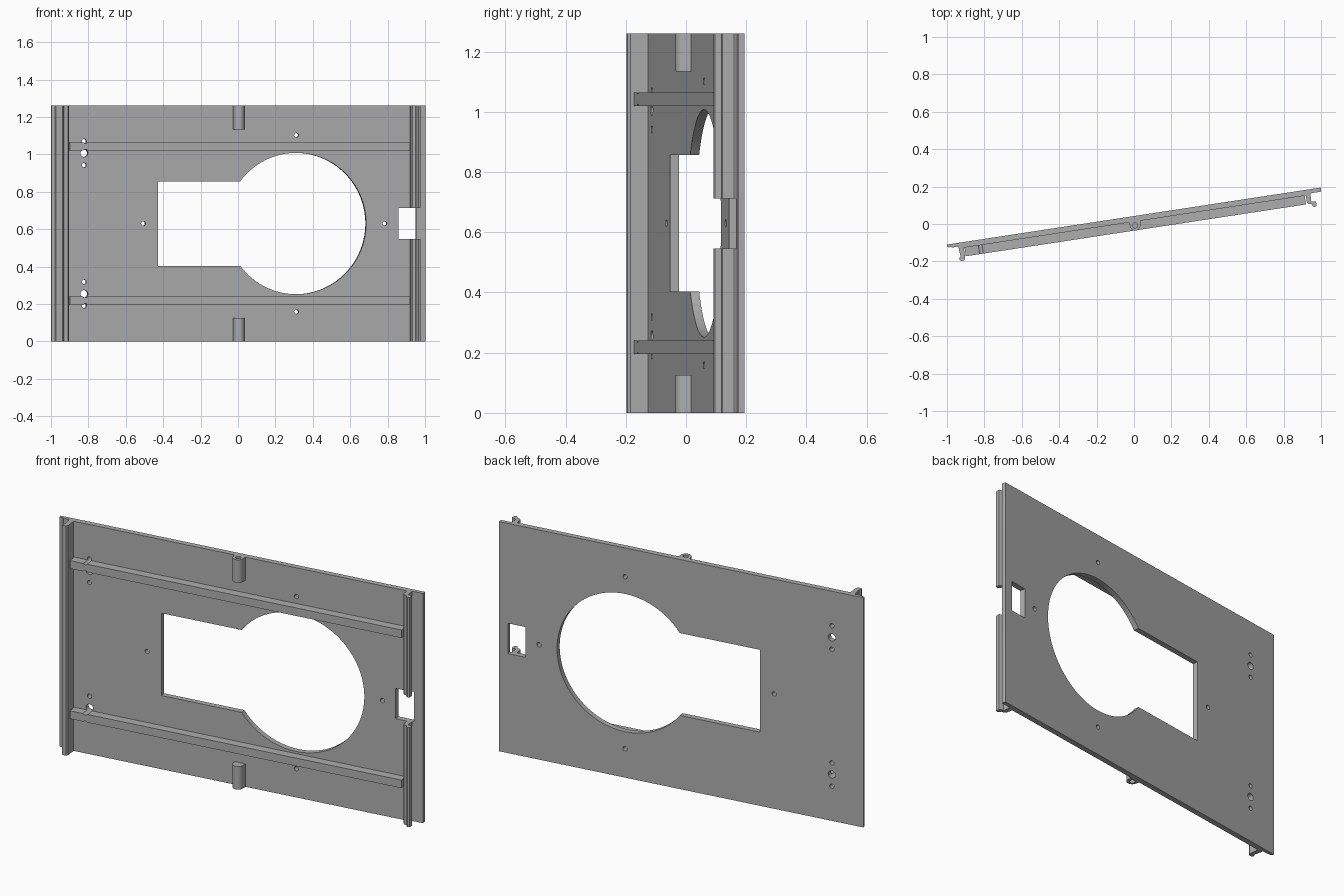
import bpy, bmesh, math
from mathutils import Matrix

old = bpy.data.objects.get("Cube")
if old:
    bpy.data.objects.remove(old, do_unlink=True)

HEIGHT = 1.26
MID = HEIGHT / 2
BACK, FACE, RAIL = 0.042, 0.012, -0.035   # depths across the panel
TILT = Matrix.Rotation(math.atan(0.1525), 4, "Z")

grey = bpy.data.materials.new("plain grey")
grey.use_nodes = True
grey.diffuse_color = (0.42, 0.42, 0.42, 1)
grey.node_tree.nodes["Principled BSDF"].inputs["Base Color"].default_value = grey.diffuse_color


def add_prism(bm, points, low, high, upright=True):
    """Extrude an outline along z, or through the panel depth if not upright."""
    def place(p, d):
        return (p[0], p[1], d) if upright else (p[0], d, p[1])
    a = [bm.verts.new(place(p, low)) for p in points]
    b = [bm.verts.new(place(p, high)) for p in points]
    bm.faces.new(a)
    bm.faces.new(b[::-1])
    for i in range(len(a)):
        j = (i + 1) % len(a)
        bm.faces.new((a[i], b[i], b[j], a[j]))


def make(name, prisms):
    bm = bmesh.new()
    for prism in prisms:
        add_prism(bm, *prism)
    bmesh.ops.recalc_face_normals(bm, faces=bm.faces)
    mesh = bpy.data.meshes.new(name)
    bm.to_mesh(mesh)
    bm.free()
    mesh.materials.append(grey)
    obj = bpy.data.objects.new(name, mesh)
    bpy.context.collection.objects.link(obj)
    obj.matrix_world = TILT
    return obj


def box(u0, u1, v0, v1):
    return [(u0, v0), (u1, v0), (u1, v1), (u0, v1)]


def arc(u, v, r, start=0, end=360, n=24):
    steps = n if end - start == 360 else n - 1
    angles = [math.radians(start + (end - start) * i / steps) for i in range(n)]
    return [(u + r * math.cos(t), v + r * math.sin(t)) for t in angles]


def cut(obj, cutter):
    mod = obj.modifiers.new("cut", "BOOLEAN")
    mod.operation = "DIFFERENCE"
    mod.solver = "EXACT"
    mod.object = cutter
    bpy.context.view_layer.objects.active = obj
    bpy.ops.object.modifier_apply(modifier=mod.name)


# Panel section with thin edge lips and a hooked leg near each end
section = [
    (-1.005, BACK), (-1.005, 0.03), (-0.998, 0.026), (-0.985, 0.026), (-0.98, 0.022),
    (-0.947, 0.022), (-0.943, -0.032), (-0.952, -0.042), (-0.95, -0.052), (-0.942, -0.056),
    (-0.928, -0.055), (-0.92, -0.046), (-0.918, FACE),
    (0.931, FACE), (0.931, -0.025), (0.938, -0.034), (0.955, -0.038), (0.96, -0.052),
    (0.968, -0.056), (0.978, -0.052), (0.981, -0.03), (0.973, -0.026), (0.955, -0.023),
    (0.957, 0.015), (0.965, 0.02), (1.016, 0.02), (1.016, BACK),
]
panel = make("panel", [(section, 0, HEIGHT)])

# Two long rails across the front
rails = [make(name, [(box(-0.915, 0.925, RAIL, FACE + 0.004), z, z + 0.044)])
         for name, z in (("lower_rail", 0.196), ("upper_rail", HEIGHT - 0.24))]

# Keyhole opening, screw holes and the latch window
R = 0.378
a = math.degrees(math.asin(0.226 / R))
keyhole = arc(0.317, MID, R, -180 + a, 180 - a, 72)
keyhole += [(-0.43, MID + 0.226), (-0.43, MID - 0.226)]
holes = [(-0.51, MID, 0.012), (0.795, MID, 0.012)]
for side in (-1, 1):
    holes += [(0.318, MID + side * 0.472, 0.012)]
    holes += [(-0.83, MID + side * d, r) for d, r in ((0.312, 0.012), (0.376, 0.02), (0.44, 0.012))]
through = [(keyhole, -0.2, 0.2, False)]
through += [(arc(u, z, r), -0.2, 0.2, False) for u, z, r in holes]
through += [(box(0.869, 0.967, 0.546, 0.712), -0.2, 0.2, False)]
cutter = make("hole_cutter", through)
hook_cutter = make("hook_gap_cutter", [(box(0.92, 0.995, -0.1, FACE), 0.546, 0.712)])
for obj in [panel] + rails:
    cut(obj, cutter)
cut(panel, hook_cutter)
for helper in (cutter, hook_cutter):
    bpy.data.objects.remove(helper, do_unlink=True)

# Pivot sockets at the middle of the bottom and top edges
bosses = []
for name, z0, z1 in (("lower_socket", 0, 0.126), ("upper_socket", HEIGHT - 0.126, HEIGHT)):
    outline = arc(0.005, -0.008, 0.028, 180, 360, 16) + [(0.037, FACE + 0.004), (-0.027, FACE + 0.004)]
    boss = make(name, [(outline, z0, z1)])
    bore = make("bore_cutter", [(arc(0.005, -0.008, 0.014), z0 - 0.1, z1 - 0.02)
                                if z0 == 0 else (arc(0.005, -0.008, 0.014), z0 + 0.02, z1 + 0.1)])
    cut(boss, bore)
    bpy.data.objects.remove(bore, do_unlink=True)
    bosses.append(boss)

# Smooth the curved walls and keep the edges sharp
bpy.ops.object.select_all(action="DESELECT")
for obj in [panel] + rails + bosses:
    obj.select_set(True)
bpy.context.view_layer.objects.active = panel
bpy.ops.object.shade_smooth_by_angle(angle=math.radians(30))
